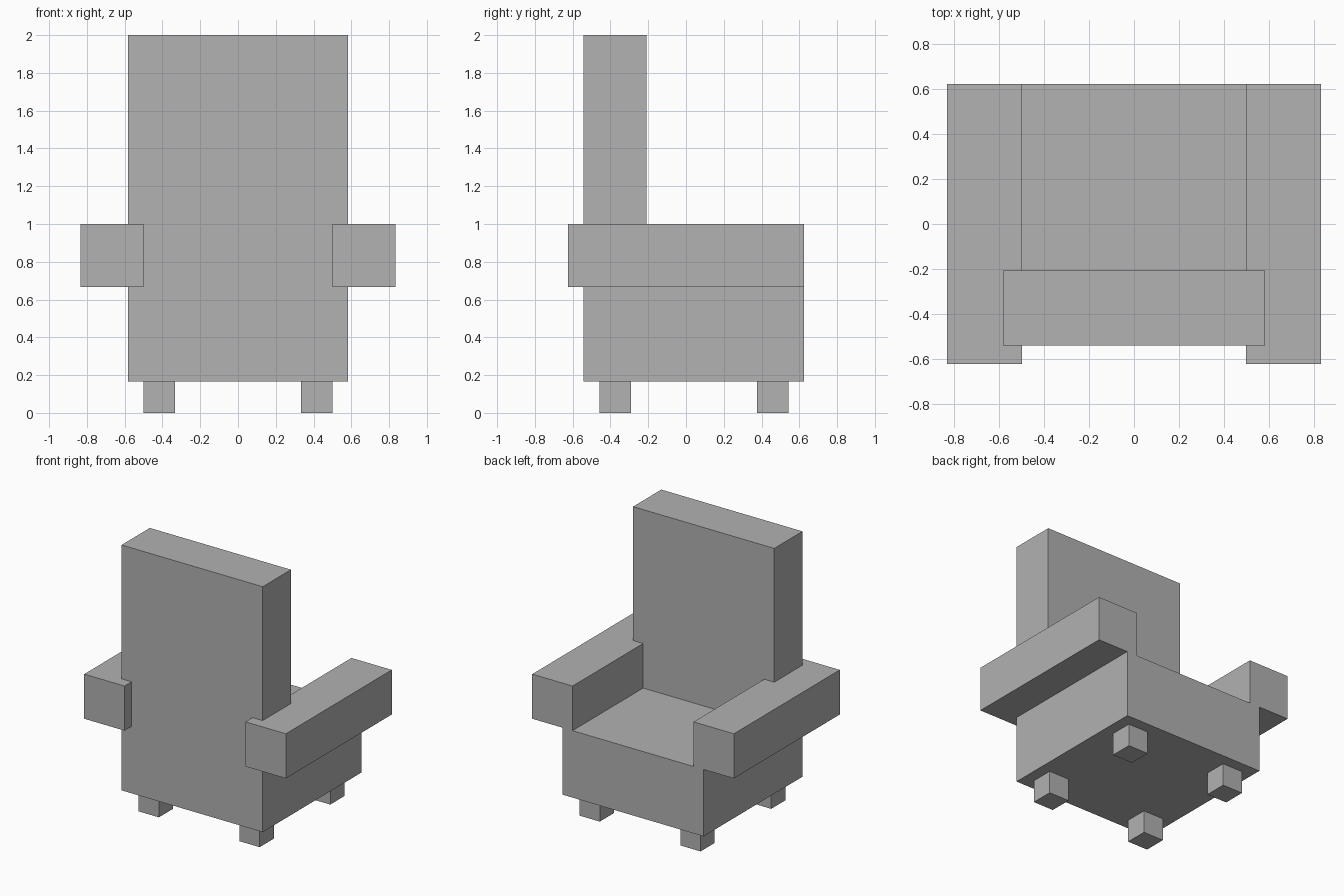
import bpy
import bmesh
from mathutils import Vector

default_cube = bpy.data.objects.get("Cube")
if default_cube:
    bpy.data.objects.remove(default_cube, do_unlink=True)

U = 1 / 24  # modelling unit

grey = bpy.data.materials.new("plain_grey")
grey.use_nodes = True
GREY = (0.445, 0.445, 0.445, 1)
grey.diffuse_color = GREY
grey.node_tree.nodes["Principled BSDF"].inputs["Base Color"].default_value = GREY


def box(name, low, high):
    """Flat-faced box between two corners, given in modelling units."""
    low, high = Vector(low) * U, Vector(high) * U
    bm = bmesh.new()
    bmesh.ops.create_cube(bm, size=1)
    bmesh.ops.scale(bm, vec=high - low, verts=bm.verts)
    bmesh.ops.translate(bm, vec=(high - low) / 2, verts=bm.verts)
    mesh = bpy.data.meshes.new(name)
    bm.to_mesh(mesh)
    bm.free()
    mesh.materials.append(grey)
    obj = bpy.data.objects.new(name, mesh)
    obj.location = low
    bpy.context.collection.objects.link(obj)
    return obj


# Seat block and the backrest standing on it
box("seat", (-14, -13, 4), (14, 15, 16))
box("backrest", (-14, -13, 16), (14, -5, 48))

# Armrests and legs on both sides
for side, sign in (("left", 1), ("right", -1)):
    def mirrored(name, x0, x1, y0, y1, z0, z1):
        xs = sorted((sign * x0, sign * x1))
        box(f"{side}_{name}", (xs[0], y0, z0), (xs[1], y1, z1))

    mirrored("armrest", 12, 20, -15, 15, 16, 24)
    mirrored("leg_a", 8, 12, -11, -7, 0, 4)
    mirrored("leg_b", 8, 12, 9, 13, 0, 4)
